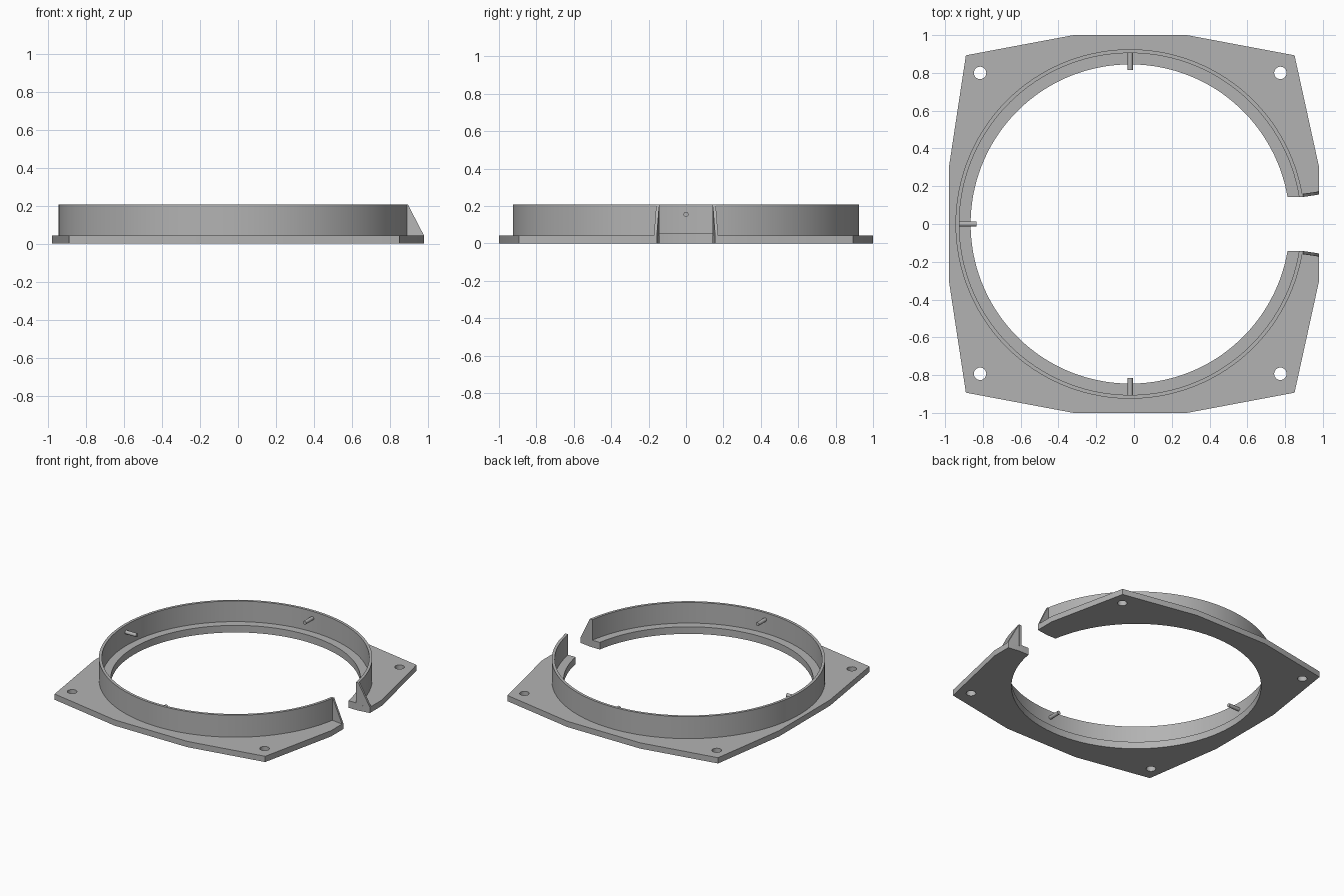
import bpy, bmesh, math

if "Cube" in bpy.data.objects:
    bpy.data.objects.remove(bpy.data.objects["Cube"])

CX = -0.02                       # ring centre in x
R_HOLE, R_IN, R_OUT = 0.845, 0.905, 0.925
Z_PLATE, Z_LEDGE, Z_TOP = 0.043, 0.053, 0.207
GAP = 0.143                      # half width of the opening on the +x side

grey = bpy.data.materials.new("plain grey")
grey.diffuse_color = (0.45, 0.45, 0.45, 1)
grey.use_nodes = True
grey.node_tree.nodes["Principled BSDF"].inputs["Base Color"].default_value = grey.diffuse_color


def arc(r, n=128):
    """Open arc, from the upper gap edge round to the lower one."""
    a0 = math.asin(GAP / r)
    step = (2 * math.pi - 2 * a0) / n
    return [(CX + r * math.cos(a0 + i * step), r * math.sin(a0 + i * step))
            for i in range(n + 1)]


def circle(x, y, r, n=24):
    return [(x + r * math.cos(2 * math.pi * i / n), y + r * math.sin(2 * math.pi * i / n))
            for i in range(n)]


def finish(ob):
    ob.data.materials.clear()
    ob.data.materials.append(grey)
    bpy.ops.object.select_all(action='DESELECT')
    ob.select_set(True)
    bpy.context.view_layer.objects.active = ob
    bpy.ops.object.shade_smooth_by_angle(angle=math.radians(30))


def slab(name, outlines, z0, z1):
    """Extrude flat outlines (first is outside, others are holes)."""
    cu = bpy.data.curves.new(name, 'CURVE')
    cu.dimensions = '2D'
    cu.fill_mode = 'BOTH'
    cu.extrude = (z1 - z0) / 2
    for pts in outlines:
        sp = cu.splines.new('POLY')
        sp.points.add(len(pts) - 1)
        for p, (x, y) in zip(sp.points, pts):
            p.co = (x, y, 0, 1)
        sp.use_cyclic_u = True
    tmp = bpy.data.objects.new(name + "_outline", cu)
    bpy.context.collection.objects.link(tmp)
    bpy.context.view_layer.update()
    me = bpy.data.meshes.new_from_object(
        tmp.evaluated_get(bpy.context.evaluated_depsgraph_get()))
    bpy.data.objects.remove(tmp)
    bm = bmesh.new()
    bm.from_mesh(me)
    bmesh.ops.remove_doubles(bm, verts=bm.verts, dist=1e-5)
    bmesh.ops.translate(bm, verts=bm.verts, vec=(0, 0, (z0 + z1) / 2))
    bmesh.ops.recalc_face_normals(bm, faces=bm.faces)
    bm.to_mesh(me)
    bm.free()
    ob = bpy.data.objects.new(name, me)
    bpy.context.collection.objects.link(ob)
    finish(ob)


# Base plate: bevelled square, open on the right, with four screw holes
half = [(0.89, GAP), (0.98, 0.156), (0.98, 0.3), (0.85, 0.893), (0.28, 1.0)]
left = [(-0.32, 1.0), (-0.89, 0.893), (-0.98, 0.3)]
upper = half + left
outer = upper + [(x, -y) for x, y in reversed(upper)]
holes = [circle(x, y, 0.033) for x in (-0.815, 0.775) for y in (-0.793, 0.8)]
slab("base_plate", [outer + arc(R_HOLE)[::-1]] + holes, 0, Z_PLATE)

# Inner ledge and upright ring wall
slab("inner_ledge", [arc(R_IN) + arc(R_HOLE)[::-1]], Z_PLATE - 0.002, Z_LEDGE)
slab("ring_wall", [arc(R_OUT) + arc(R_IN)[::-1]], Z_PLATE - 0.002, Z_TOP)

# Triangular gussets bracing the wall ends
for side, name in ((1, "back_gusset"), (-1, "front_gusset")):
    bm = bmesh.new()
    rings = []
    for t in (0, 0.016):
        prof = [(0.885, GAP, Z_PLATE - 0.002), (0.98, 0.156, Z_PLATE - 0.002),
                (0.98, 0.156, Z_PLATE), (0.895, GAP, Z_TOP), (0.885, GAP, Z_TOP)]
        rings.append([bm.verts.new((x, side * (y + t), z)) for x, y, z in prof])
    a, b = rings
    bm.faces.new(a)
    bm.faces.new(b)
    for i in range(5):
        j = (i + 1) % 5
        bm.faces.new((a[i], a[j], b[j], b[i]))
    bmesh.ops.recalc_face_normals(bm, faces=bm.faces)
    me = bpy.data.meshes.new(name)
    bm.to_mesh(me)
    bm.free()
    ob = bpy.data.objects.new(name, me)
    bpy.context.collection.objects.link(ob)
    finish(ob)

# Three pins pointing inwards from the wall
for name, ang in (("back_pin", 90), ("left_pin", 180), ("front_pin", 270)):
    a = math.radians(ang)
    r0, r1 = 0.815, 0.912
    rm = (r0 + r1) / 2
    bpy.ops.mesh.primitive_cylinder_add(
        vertices=20, radius=0.0135, depth=r1 - r0,
        location=(CX + rm * math.cos(a), rm * math.sin(a), 0.155),
        rotation=(0, math.pi / 2, a))
    ob = bpy.context.object
    ob.name = name
    finish(ob)
